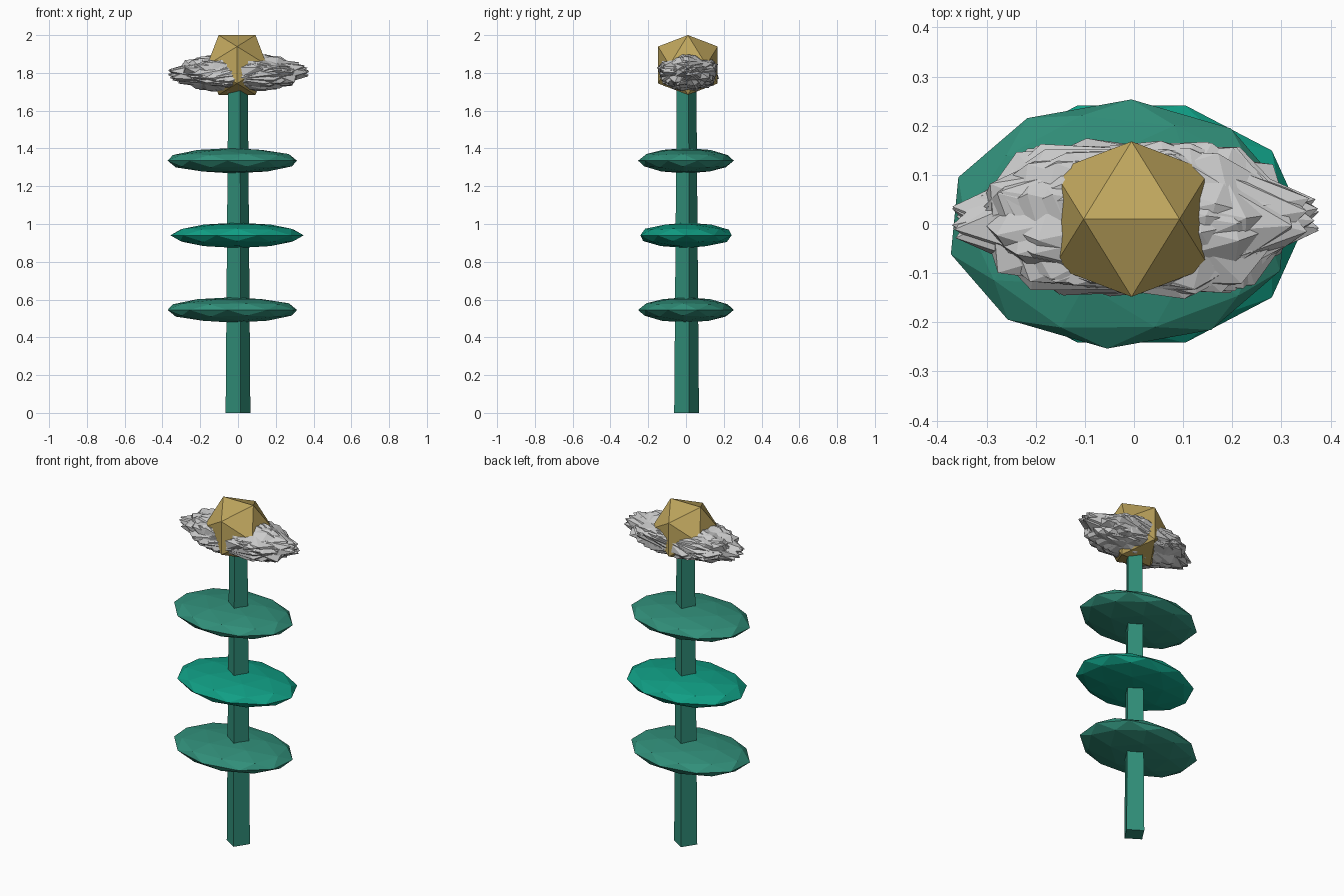
import bpy, bmesh, math, random
from mathutils import Matrix, Euler

if "Cube" in bpy.data.objects:
    bpy.data.objects.remove(bpy.data.objects["Cube"])

random.seed(4)


def material(name, rgb):
    m = bpy.data.materials.new(name)
    m.diffuse_color = (*rgb, 1)
    m.use_nodes = True
    m.node_tree.nodes["Principled BSDF"].inputs["Base Color"].default_value = m.diffuse_color
    return m


STEM = material("stem_green", (0.03, 0.27, 0.19))
LEAF = material("leaf_green", (0.005, 0.34, 0.23))
GOLD = material("gold", (0.52, 0.38, 0.11))


def finish(bm, name, mat=None):
    mesh = bpy.data.meshes.new(name)
    bmesh.ops.recalc_face_normals(bm, faces=bm.faces)
    bm.to_mesh(mesh)
    bm.free()
    obj = bpy.data.objects.new(name, mesh)
    bpy.context.collection.objects.link(obj)
    if mat:
        mesh.materials.append(mat)
    return obj


# Square tapered stem, slightly twisted from the axes
bm = bmesh.new()
bmesh.ops.create_cone(bm, segments=4, cap_ends=True, radius1=0.067, radius2=0.053, depth=1.75)
angle = math.radians(12) - math.atan2(bm.verts[:][0].co.y, bm.verts[:][0].co.x)
bmesh.ops.transform(bm, verts=bm.verts,
                    matrix=Matrix.Translation((0, 0.003, 0.875)) @ Matrix.Rotation(angle, 4, "Z"))
finish(bm, "stem", STEM)

# Three flattened faceted leaf pads
for i, (x, z, turn, mat) in enumerate([(-0.03, 0.545, 32, STEM),
                                       (-0.005, 0.94, 18, LEAF),
                                       (-0.03, 1.335, 32, STEM)]):
    bm = bmesh.new()
    bmesh.ops.create_icosphere(bm, subdivisions=2, radius=1)
    m = (Matrix.Translation((x, 0, z)) @ Matrix.Diagonal((0.353, 0.254, 0.067, 1))
         @ Matrix.Rotation(math.radians(turn), 4, "Z"))
    bmesh.ops.transform(bm, verts=bm.verts, matrix=m)
    finish(bm, f"leaf_{i + 1}", mat)

# Spiky petal cluster: overlapping turned icosahedra squashed together
bm = bmesh.new()
squash = Matrix.Translation((0.003, 0.011, 1.8)) @ Matrix.Diagonal((0.377, 0.177, 0.107, 1))
for i in range(11):
    r = Euler([random.uniform(0, math.tau) for _ in range(3)]).to_matrix().to_4x4()
    bmesh.ops.create_icosphere(bm, subdivisions=1, radius=1, matrix=squash @ r)
finish(bm, "petals")

# Gold icosahedron centre with an edge on top running along x
bm = bmesh.new()
s = 0.0977
p = s * (1 + math.sqrt(5)) / 2
for a in (-1, 1):
    for b in (-1, 1):
        for co in ((a * s, 0, b * p), (0, a * p, b * s), (a * p, b * s, 0)):
            bm.verts.new((co[0] - 0.005, co[1] + 0.01, co[2] + 2 - p))
bmesh.ops.convex_hull(bm, input=bm.verts)
finish(bm, "flower_centre", GOLD)
